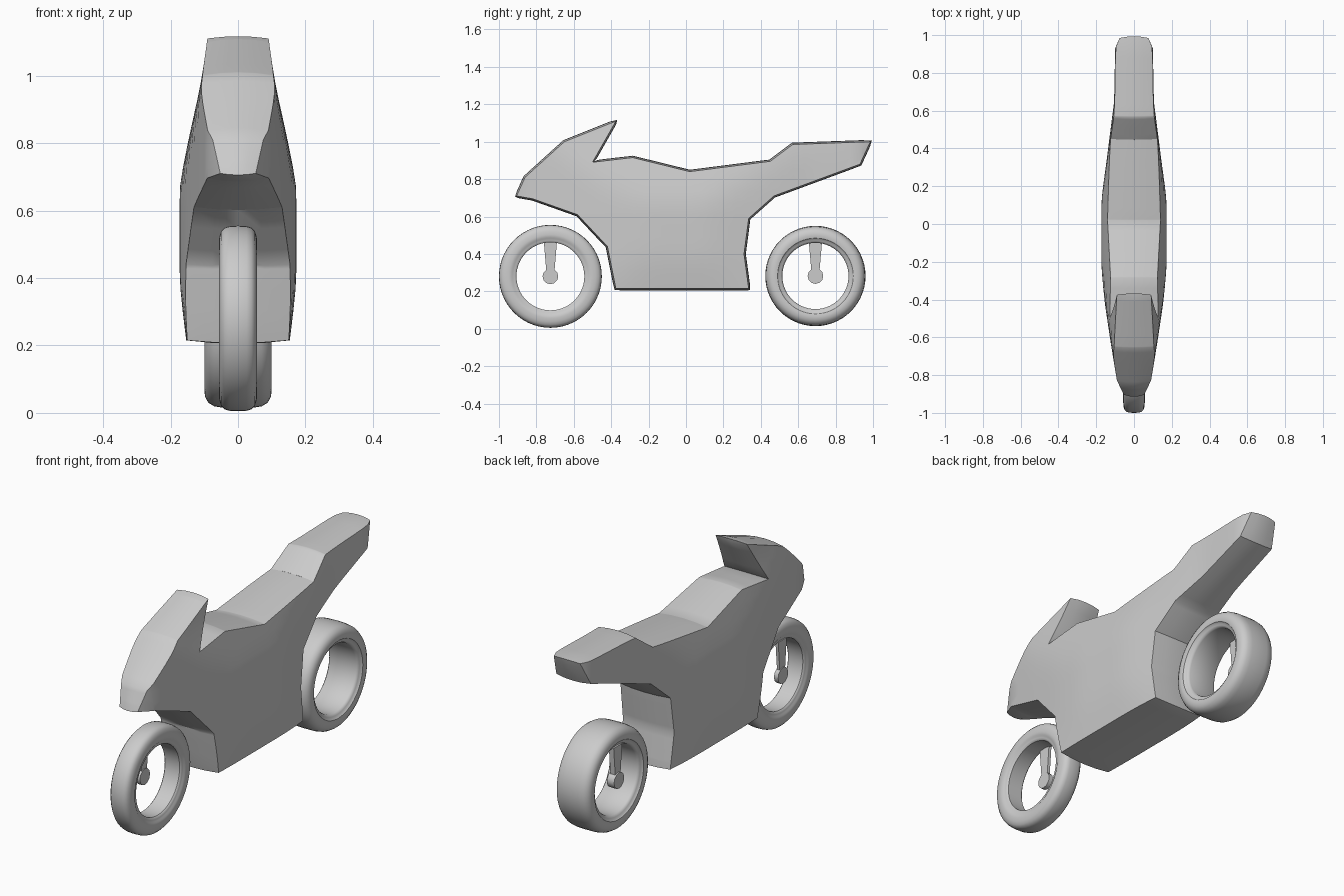
import bpy, bmesh, math
from mathutils import Vector

if "Cube" in bpy.data.objects:
    bpy.data.objects.remove(bpy.data.objects["Cube"])

grey = bpy.data.materials.new("plain_grey")
grey.use_nodes = True
grey.diffuse_color = (0.6, 0.6, 0.6, 1)
grey.node_tree.nodes["Principled BSDF"].inputs["Base Color"].default_value = (0.6, 0.6, 0.6, 1)


def finish(bm, name, angle):
    """Turn a bmesh into a named object with smooth shading and sharp edges."""
    bmesh.ops.recalc_face_normals(bm, faces=bm.faces)
    mesh = bpy.data.meshes.new(name)
    bm.to_mesh(mesh)
    bm.free()
    mesh.materials.append(grey)
    obj = bpy.data.objects.new(name, mesh)
    bpy.context.collection.objects.link(obj)
    bpy.ops.object.select_all(action='DESELECT')
    obj.select_set(True)
    bpy.context.view_layer.objects.active = obj
    bpy.ops.object.shade_smooth_by_angle(angle=math.radians(angle))
    return obj


def extrude_outline(points, x0, x1):
    """Solid between x0 and x1 from a (y, z) outline."""
    bm = bmesh.new()
    face = bm.faces.new([bm.verts.new((x0, y, z)) for y, z in points])
    new = bmesh.ops.extrude_face_region(bm, geom=[face], use_keep_orig=True)["geom"]
    verts = [g for g in new if isinstance(g, bmesh.types.BMVert)]
    bmesh.ops.translate(bm, verts=verts, vec=(x1 - x0, 0, 0))
    bmesh.ops.recalc_face_normals(bm, faces=bm.faces)
    return bm


def lerp_table(table, t):
    """Piecewise linear lookup."""
    if t <= table[0][0]:
        return table[0][1]
    for (a, va), (b, vb) in zip(table, table[1:]):
        if t <= b:
            return va + (vb - va) * (t - a) / (b - a)
    return table[-1][1]


# Body: side outline, with half width limited along the length and by height
OUTLINE = [(-0.905, 0.71), (-0.82, 0.695), (-0.58, 0.61), (-0.42, 0.44), (-0.375, 0.215),
           (0.335, 0.215), (0.31, 0.4), (0.335, 0.59), (0.47, 0.71), (0.93, 0.88),
           (0.985, 1.0), (0.57, 0.985), (0.45, 0.895), (0.02, 0.84), (-0.285, 0.915),
           (-0.5, 0.89), (-0.375, 1.11), (-0.65, 1.0), (-0.86, 0.81)]
ALONG = [(-0.92, 0.045), (-0.83, 0.09), (-0.65, 0.12), (-0.42, 0.155), (-0.2, 0.182),
         (0.1, 0.182), (0.3, 0.15), (0.65, 0.105), (0.93, 0.1), (1.0, 0.07)]
HEIGHT = [(0.2, 0.152), (0.4, 0.18), (0.66, 0.18), (0.9, 0.127), (1.0, 0.106), (1.115, 0.09)]


def half_width(y, z):
    p = 16
    return (lerp_table(ALONG, y) ** -p + lerp_table(HEIGHT, z) ** -p) ** (-1 / p)


def build_body():
    bm = extrude_outline(OUTLINE, -1, 1)

    def slice_at(co, no):
        bmesh.ops.bisect_plane(bm, geom=bm.verts[:] + bm.edges[:] + bm.faces[:],
                               plane_co=co, plane_no=no, dist=1e-5)

    for x in (-0.5, 0, 0.5):
        slice_at((x, 0, 0), (1, 0, 0))
    for i in range(31):
        slice_at((0, -0.89 + i * 0.061, 0), (0, 1, 0))
    for i in range(15):
        slice_at((0, 0, 0.245 + i * 0.061), (0, 0, 1))
    bm.normal_update()
    # Arch the rim walls slightly, then pull the sides in to the body width
    moved = []
    for v in bm.verts:
        x, y, z = v.co
        arch = v.normal * 0.01 * (1 - x * x)
        moved.append(Vector((x * half_width(y, z), y + arch.y, z + arch.z)))
    for v, co in zip(bm.verts, moved):
        v.co = co
    finish(bm, "body", 33)


# Wheel ring section: share of half width, share of radius
SECTION = [(0, 1), (0.45, 0.995), (0.7, 0.98), (0.88, 0.94), (0.97, 0.88), (1, 0.81),
           (0.97, 0.755), (0.9, 0.735), (0.87, 0.7), (0.82, 0.675), (0.74, 0.66)]


def build_wheel(name, y, z, radius, half):
    bm = bmesh.new()
    ring = SECTION + [(-a, r) for a, r in reversed(SECTION[1:])]
    verts = [bm.verts.new((a * half, y, z + r * radius)) for a, r in ring]
    edges = [bm.edges.new((verts[i - 1], verts[i])) for i in range(len(verts))]
    bmesh.ops.spin(bm, geom=verts + edges, cent=(0, y, z), axis=(1, 0, 0),
                   angle=math.tau, steps=56)
    bmesh.ops.remove_doubles(bm, verts=bm.verts, dist=1e-5)
    finish(bm, name + "_wheel", 35)

    # Tapered strut and round hub on one side of the wheel
    strut = [(y - 0.022, z + 0.03), (y + 0.022, z + 0.03),
             (y + 0.035, z + radius * 0.67), (y - 0.035, z + radius * 0.67)]
    finish(extrude_outline(strut, -half * 0.9, -half * 0.62), name + "_strut", 30)
    hub = [(y + 0.042 * math.cos(a * math.tau / 12), z + 0.042 * math.sin(a * math.tau / 12))
           for a in range(12)]
    finish(extrude_outline(hub, -half * 0.97, -half * 0.55), name + "_hub", 35)


build_body()
build_wheel("front", -0.725, 0.28, 0.275, 0.057)
build_wheel("rear", 0.692, 0.282, 0.268, 0.1)
